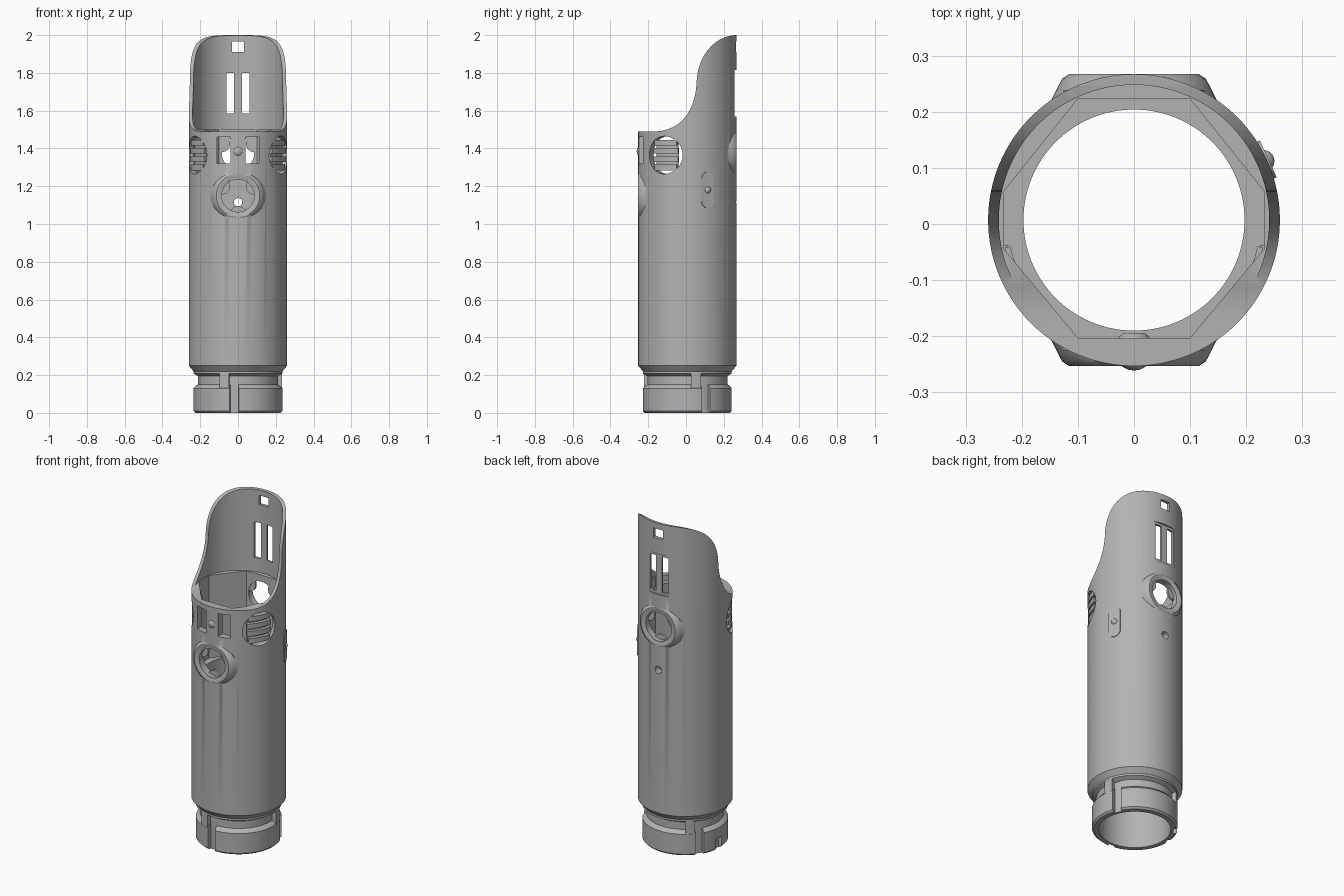
import bpy, bmesh
from math import sin, cos, pi, radians
from mathutils import Matrix, Vector
from mathutils.geometry import interpolate_bezier

cube = bpy.data.objects.get("Cube")
if cube:
    bpy.data.objects.remove(cube, do_unlink=True)

grey = bpy.data.materials.new("satin_grey")
grey.use_nodes = True
colour = (0.45, 0.45, 0.45, 1)
grey.diffuse_color = colour
grey.node_tree.nodes["Principled BSDF"].inputs["Base Color"].default_value = colour

SHIFT = Matrix.Translation((0, 0.007, 0))   # tube axis sits slightly behind centre
R = 0.26                                    # tube radius


def solid(name, rings, matrix=Matrix()):
    """Closed solid skinned through rings of equal length."""
    bm = bmesh.new()
    loops = [[bm.verts.new(p) for p in ring] for ring in rings]
    n = len(loops[0])
    for a, b in zip(loops, loops[1:]):
        for i in range(n):
            j = (i + 1) % n
            bm.faces.new((a[i], a[j], b[j], b[i]))
    bm.faces.new(loops[0][::-1])
    bm.faces.new(loops[-1])
    bm.transform(SHIFT @ matrix)
    bmesh.ops.recalc_face_normals(bm, faces=bm.faces)
    mesh = bpy.data.meshes.new(name)
    bm.to_mesh(mesh)
    bm.free()
    mesh.materials.append(grey)
    obj = bpy.data.objects.new(name, mesh)
    bpy.context.scene.collection.objects.link(obj)
    return obj


def circle(r, n, cx=0, cy=0):
    return [(cx + r * cos(2 * pi * i / n), cy + r * sin(2 * pi * i / n)) for i in range(n)]


def lathe(name, profile, matrix=Matrix(), n=64):
    return solid(name, [[(x, y, z) for x, y in circle(r, n)] for r, z in profile], matrix)


def prism(name, outline, z0, z1, matrix=Matrix()):
    return solid(name, [[(x, y, z) for x, y in outline] for z in (z0, z1)], matrix)


def box(name, x0, x1, y0, y1, z0, z1):
    return prism(name, [(x0, y0), (x1, y0), (x1, y1), (x0, y1)], z0, z1)


def arc_block(name, r0, r1, a0, a1, z0, z1):
    """Curved block between two radii and two angles in degrees."""
    angles = [radians(a0 + (a1 - a0) * i / 12) for i in range(13)]
    outline = [(r1 * cos(a), r1 * sin(a)) for a in angles]
    outline += [(r0 * cos(a), r0 * sin(a)) for a in reversed(angles)]
    return prism(name, outline, z0, z1)


def radial(degrees, z):
    """Frame whose z axis points outwards; x is down, y follows the tube."""
    return (Matrix.Translation((0, 0, z)) @ Matrix.Rotation(radians(degrees), 4, "Z")
            @ Matrix.Rotation(pi / 2, 4, "Y"))


def combine(target, tool, operation="DIFFERENCE"):
    mod = target.modifiers.new("cut", "BOOLEAN")
    mod.operation, mod.solver, mod.object = operation, "EXACT", tool
    deps = bpy.context.evaluated_depsgraph_get()
    mesh = bpy.data.meshes.new_from_object(target.evaluated_get(deps))
    target.modifiers.clear()
    target.data = mesh
    bpy.data.objects.remove(tool, do_unlink=True)


parts = []

# Tube with neck and collar
tube = lathe("tube", [(0.225, 0), (0.235, 0.01), (0.235, 0.13), (0.222, 0.145), (0.212, 0.15),
                      (0.212, 0.195), (0.235, 0.208), (0.235, 0.22), (R, 0.25), (R, 2)], n=128)
parts.append(tube)

# Port bosses, flush with the tube at the front and back
PORTS = ((-90, 1.15), (90, 1.375))
for angle, z in PORTS:
    boss = lathe("boss", [(0.158, 0.2), (0.147, 0.215), (0.137, 0.235), (0.128, 0.252),
                          (0.115, 0.2605), (0.1, 0.2605), (0.09, 0.255)], radial(angle, z))
    combine(tube, boss, "UNION")

# Bayonet tabs on the neck
for a in (12, 132, 252):
    combine(tube, arc_block("tab", 0.2, 0.2345, a - 7, a + 6, 0.05, 0.212), "UNION")

# Sweeping top opening
curve = interpolate_bezier(Vector((-0.177, 1.49)), Vector((-0.05, 1.49)),
                           Vector((0.045, 1.58)), Vector((0.05, 1.765)), 20)
curve += interpolate_bezier(Vector((0.05, 1.765)), Vector((0.06, 1.9)),
                            Vector((0.15, 1.995)), Vector((0.255, 2)), 20)[1:]
outline = [(-0.4, 1.49)] + [tuple(p) for p in curve] + [(0.4, 2.0), (0.4, 2.3), (-0.4, 2.3)]
sweep = solid("sweep", [[(x, y, z) for y, z in outline] for x in (-0.4, 0.4)])
combine(tube, sweep)

# Stepped bore: round, flat sided, round
combine(tube, lathe("upper_bore", [(0.241, 1.5), (0.241, 2.3)], n=128))
flats = [(0.1, 0.216), (-0.1, 0.216), (-0.233, 0.05), (-0.233, -0.05),
         (-0.1, -0.21), (0.1, -0.21), (0.233, -0.05), (0.233, 0.05)]
combine(tube, prism("flat_bore", flats, 1.0, 1.51))
combine(tube, lathe("lower_bore", [(0.197, -0.1), (0.197, 1.1)], n=128))

# Port holes, vent holes and the small rear hole
VENTS = (-28, -152)
for angle, z, r in [(a, z, 0.086) for a, z in PORTS] + [(a, 1.365, 0.1) for a in VENTS] + [(90, 1.115, 0.022)]:
    combine(tube, lathe("hole", [(r, 0.15), (r, 0.3)], radial(angle, z), n=48))

# Windows: rear recess, rear slots, upper window, front pair
combine(tube, box("recess", -0.068, 0.068, 0.25, 0.3, 1.57, 1.815))
combine(tube, box("window", -0.031, 0.031, 0.15, 0.3, 1.91, 1.965))
for s in (-1, 1):
    x0, x1 = sorted((s * 0.02, s * 0.062))
    combine(tube, box("slot", x0, x1, 0.15, 0.3, 1.585, 1.8))
    x0, x1 = sorted((s * 0.04, s * 0.11))
    combine(tube, box("front_window", x0, x1, -0.3, -0.15, 1.32, 1.46))

# Bayonet slots beside the tabs, and one keying notch
for a in (12, 132, 252):
    combine(tube, arc_block("bayonet_slot", 0.211, 0.3, a + 7, a + 19, -0.05, 0.19))
combine(tube, arc_block("notch", 0.215, 0.3, 171, 183, -0.05, 0.07))

# Three rounded lugs inside each port
for angle, z in PORTS:
    for i in range(3):
        a = radians(30 + 120 * i)
        lug = circle(0.043, 24, -0.098 * sin(a), 0.098 * cos(a))
        parts.append(prism("port_lug", lug, 0.219, 0.232, radial(angle, z)))

# Vent grilles: curved bars over a backing plate
for a in VENTS:
    parts.append(arc_block("vent_backing", 0.225, 0.235, a - 16, a + 16, 1.285, 1.445))
    for dz, half in ((-0.066, 15), (-0.022, 17), (0.022, 17), (0.066, 15)):
        parts.append(arc_block("vent_bar", 0.23, 0.255, a - half, a + half,
                               1.365 + dz - 0.015, 1.365 + dz + 0.015))

# Side button plate with rounded ends
BUTTON = radial(24.5, 1.18)
pill = [(0.06 * (1 if x >= 0 else -1) + x, y) for x, y in
        [(0.036 * cos(t), 0.036 * sin(t)) for t in
         [-pi / 2 + pi * i / 12 for i in range(13)]]]
pill += [(-x, -y) for x, y in pill]
parts.append(prism("button_plate", pill, 0.235, 0.263, BUTTON))


def dome(name, r, centre, matrix):
    steps = [radians(-60 + 15 * i) for i in range(10)] + [radians(88)]
    return lathe(name, [(r * cos(t), centre + r * sin(t)) for t in steps], matrix, 32)


parts.append(dome("button_dome", 0.02, 0.253, BUTTON))
parts.append(dome("front_stud", 0.036, 0.232, radial(-90, 1.385)))

# Smooth curved faces, keep edges sharp
bpy.ops.object.select_all(action="DESELECT")
for obj in parts:
    obj.select_set(True)
bpy.context.view_layer.objects.active = tube
bpy.ops.object.shade_smooth_by_angle(angle=radians(30))
